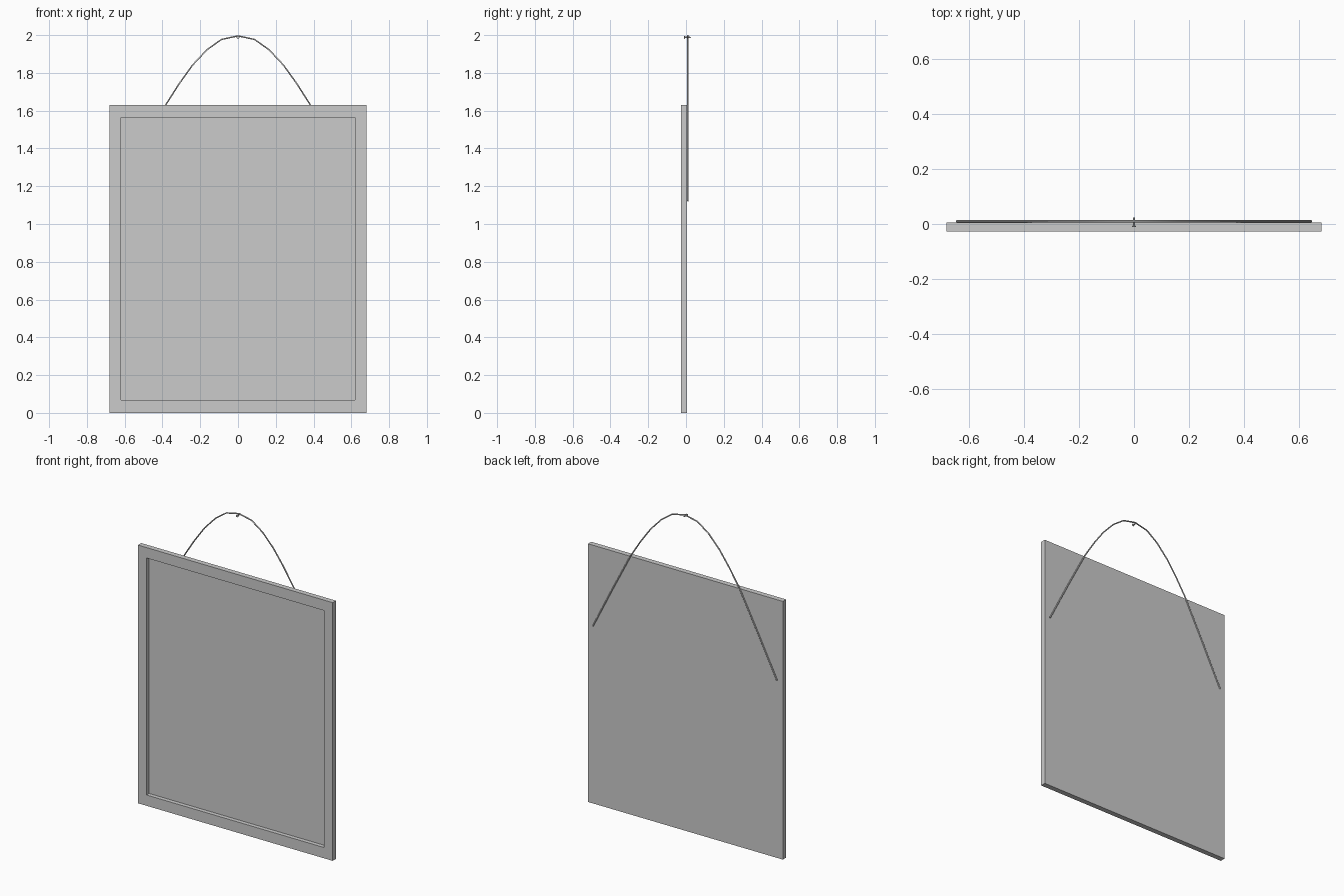
import bpy, bmesh, math
from mathutils import Vector

if "Cube" in bpy.data.objects:
    bpy.data.objects.remove(bpy.data.objects["Cube"])

W, H = 0.68, 1.63              # half width and height of frame
FRONT, BACK = -0.027, 0.006    # frame depth range
RECESS = -0.001                # front surface of the panel


def make_object(name, bm):
    bmesh.ops.recalc_face_normals(bm, faces=bm.faces)
    mesh = bpy.data.meshes.new(name)
    bm.to_mesh(mesh)
    bm.free()
    obj = bpy.data.objects.new(name, mesh)
    bpy.context.collection.objects.link(obj)
    return obj


def rect(bm, x, z0, z1, y):
    return [bm.verts.new(p) for p in ((-x, y, z0), (x, y, z0), (x, y, z1), (-x, y, z1))]


# frame: rectangular ring with solid section
bm = bmesh.new()
loops = [rect(bm, W, 0, H, FRONT), rect(bm, 0.62, 0.068, 1.564, FRONT),
         rect(bm, 0.62, 0.068, 1.564, BACK), rect(bm, W, 0, H, BACK)]
for k in range(4):
    a, b = loops[k], loops[(k + 1) % 4]
    for i in range(4):
        j = (i + 1) % 4
        bm.faces.new((a[i], a[j], b[j], b[i]))
make_object("frame", bm)

# panel: thin sheet set deep in the frame
bm = bmesh.new()
a, b = rect(bm, 0.62, 0.068, 1.564, RECESS), rect(bm, 0.62, 0.068, 1.564, BACK)
bm.faces.new(a)
bm.faces.new(b)
for i in range(4):
    j = (i + 1) % 4
    bm.faces.new((a[i], a[j], b[j], b[i]))
make_object("panel", bm)

# hanging wire: one half of the path mirrored over x
half = [(0.643, 1.122), (0.51, 1.385), (0.38, 1.635), (0.31, 1.745), (0.24, 1.842),
        (0.165, 1.922), (0.088, 1.977)]
path = [(-x, z) for x, z in half] + [(0, 1.996)] + half[::-1]
curve = bpy.data.curves.new("hanging_wire", 'CURVE')
curve.dimensions = '3D'
curve.bevel_depth = 0.0042
curve.bevel_resolution = 1
curve.use_fill_caps = True
spline = curve.splines.new('POLY')
spline.points.add(len(path) - 1)
for p, (x, z) in zip(spline.points, path):
    p.co = (x, 0.0102, z, 1)
wire = bpy.data.objects.new("hanging_wire", curve)
bpy.context.collection.objects.link(wire)

# nail: disc head and tapered shaft under the wire
profile = [(0.0, -0.010), (0.008, -0.010), (0.008, -0.007), (0.0045, -0.006),
           (0.0035, 0.020), (0.0, 0.028)]
bm = bmesh.new()
verts = [bm.verts.new((r, y, 0)) for r, y in profile]
edges = [bm.edges.new(e) for e in zip(verts, verts[1:])]
bmesh.ops.spin(bm, geom=verts + edges, cent=(0, 0, 0), axis=(0, 1, 0),
               angle=math.tau, steps=10)
bmesh.ops.remove_doubles(bm, verts=bm.verts, dist=1e-5)
bmesh.ops.translate(bm, verts=bm.verts, vec=Vector((0, 0, 1.988)))
make_object("nail", bm)
